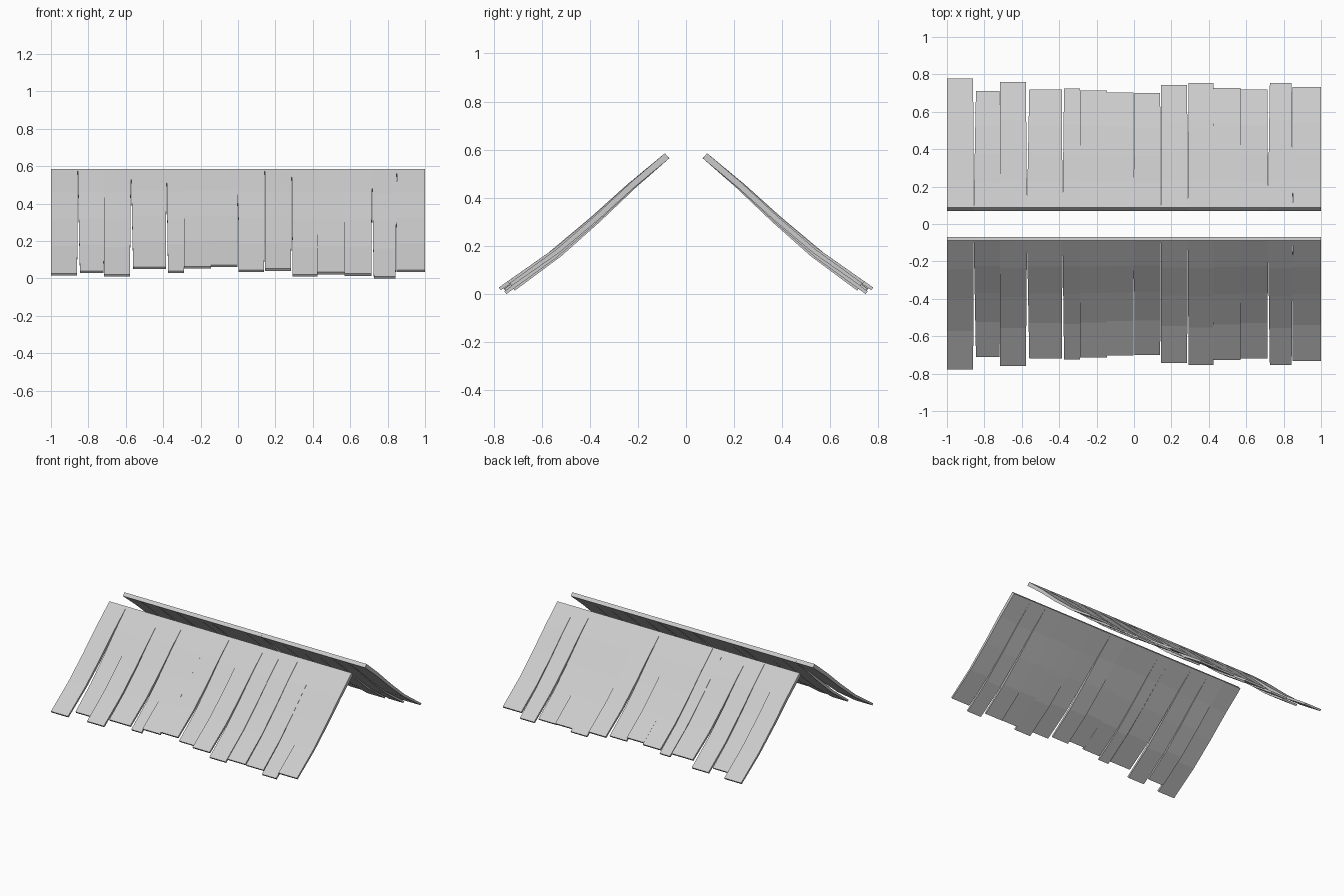
import bpy, bmesh
from mathutils import Vector

if "Cube" in bpy.data.objects:
    bpy.data.objects.remove(bpy.data.objects["Cube"])

RIDGE_Y, RIDGE_Z = 0.088, 0.585
T_RIDGE, T_EAVE = 0.028, 0.014      # board thickness at ridge and eave
STEPS = [0, 0.22, 0.45, 0.7, 1]     # positions along the board
SAG = [0, -0.003, -0.017, -0.022, 0]

# top edges of the boards, shared along the ridge
seams = [-1, -0.857, -0.716, -0.572, -0.382, -0.288, -0.144, 0,
         0.143, 0.287, 0.425, 0.57, 0.716, 0.849, 1]
# eave end of each board: x left, x right, y reach, lowest z
boards = [
    (-1, -0.86, 0.778, 0.016), (-0.845, -0.718, 0.71, 0.028),
    (-0.716, -0.578, 0.758, 0.011), (-0.56, -0.386, 0.72, 0.05),
    (-0.374, -0.29, 0.725, 0.028), (-0.288, -0.144, 0.715, 0.052),
    (-0.144, -0.004, 0.704, 0.061), (0.003, 0.14, 0.70, 0.034),
    (0.144, 0.284, 0.742, 0.041), (0.292, 0.425, 0.754, 0.011),
    (0.425, 0.57, 0.728, 0.022), (0.57, 0.714, 0.72, 0.014),
    (0.726, 0.843, 0.755, 0.0), (0.847, 1, 0.733, 0.034)]


def make_board(index, top, bottom, reach, low):
    # bent, tapered board running down from ridge to eave
    end_z = low + T_EAVE * 0.8
    upper = [Vector((RIDGE_Y + (reach - RIDGE_Y) * t,
                     RIDGE_Z + (end_z - RIDGE_Z) * t + s))
             for t, s in zip(STEPS, SAG)]
    bm = bmesh.new()
    rings = []
    for i, t in enumerate(STEPS):
        d = (upper[min(i + 1, 4)] - upper[max(i - 1, 0)]).normalized()
        under = upper[i] + Vector((d.y, -d.x)) * (T_RIDGE + (T_EAVE - T_RIDGE) * t)
        x0 = top[0] + (bottom[0] - top[0]) * t
        x1 = top[1] + (bottom[1] - top[1]) * t
        rings.append([bm.verts.new((x, p.x, p.y)) for x, p in
                      ((x0, upper[i]), (x1, upper[i]), (x1, under), (x0, under))])
    for a, b in zip(rings, rings[1:]):
        for k in range(4):
            bm.faces.new((a[k], a[(k + 1) % 4], b[(k + 1) % 4], b[k]))
    bm.faces.new(rings[0])
    bm.faces.new(rings[-1])
    bmesh.ops.recalc_face_normals(bm, faces=bm.faces)
    name = f"roof_board_{index + 1:02d}"
    mesh = bpy.data.meshes.new(name)
    bm.to_mesh(mesh)
    bm.free()
    obj = bpy.data.objects.new(name, mesh)
    bpy.context.collection.objects.link(obj)
    # matching board on the opposite slope
    mirror = obj.modifiers.new("opposite_slope", 'MIRROR')
    mirror.use_axis = (False, True, False)
    mirror.use_mirror_merge = False


for i, (x0, x1, reach, low) in enumerate(boards):
    make_board(i, (seams[i], seams[i + 1]), (x0, x1), reach, low)
